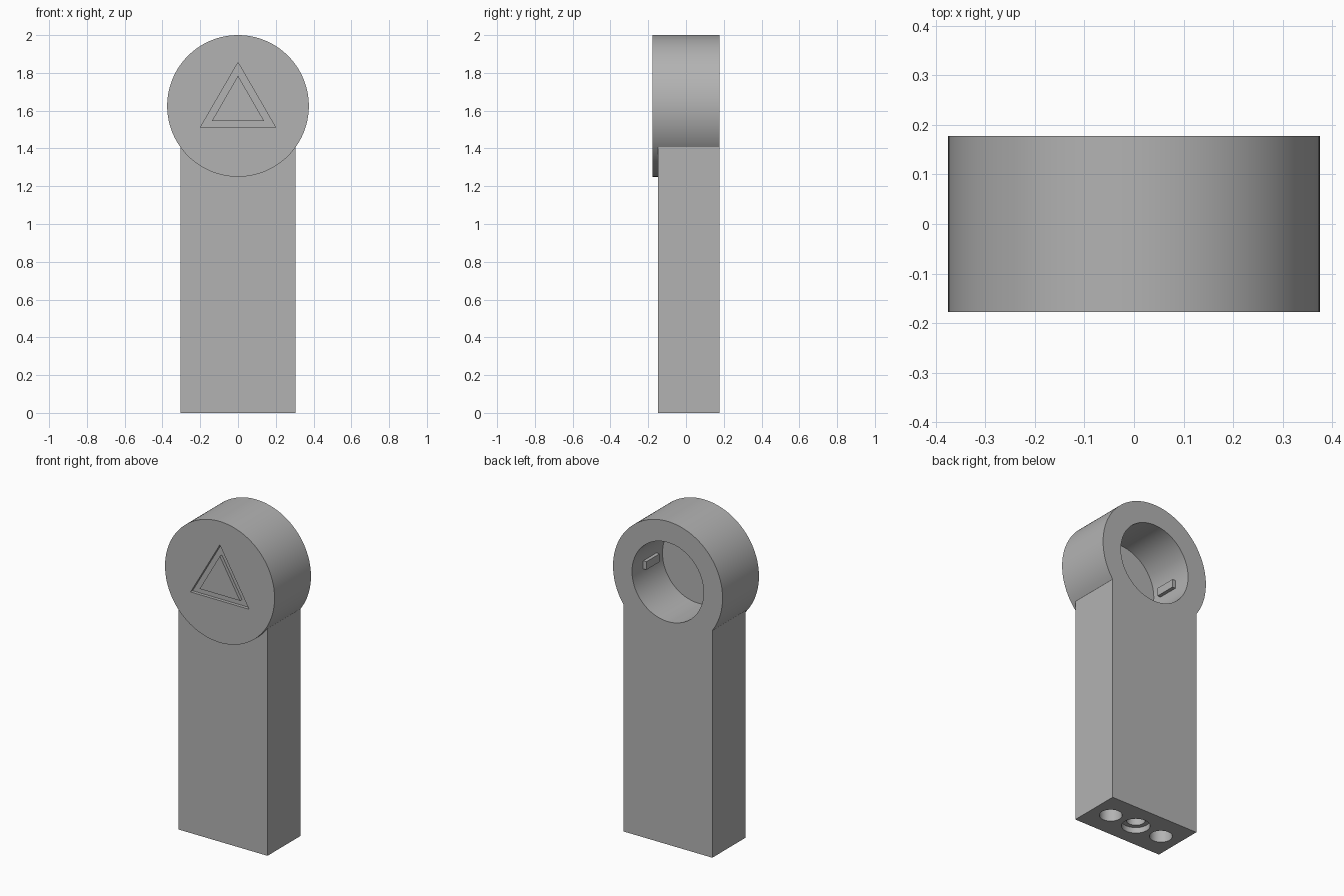
import bpy, bmesh, math
from mathutils import Matrix, Vector

cube = bpy.data.objects.get("Cube")
if cube:
    bpy.data.objects.remove(cube, do_unlink=True)

HEAD_Z, BACK, FRONT = 1.625, 0.178, -0.178

grey = bpy.data.materials.new("plain grey")
grey.use_nodes = True
colour = (0.45, 0.45, 0.45, 1)
grey.diffuse_color = colour
grey.node_tree.nodes["Principled BSDF"].inputs["Base Color"].default_value = colour


def make_object(name, bm):
    mesh = bpy.data.meshes.new(name)
    bmesh.ops.recalc_face_normals(bm, faces=bm.faces)
    bm.to_mesh(mesh)
    bm.free()
    mesh.materials.append(grey)
    obj = bpy.data.objects.new(name, mesh)
    bpy.context.collection.objects.link(obj)
    return obj


def box(name, low, high):
    low, high = Vector(low), Vector(high)
    bm = bmesh.new()
    bmesh.ops.create_cube(bm, size=1, matrix=Matrix.Translation((low + high) / 2)
                          @ Matrix.Diagonal((*(high - low), 1)))
    return make_object(name, bm)


def cylinder(name, radius, start, end, sides=128):
    start, end = Vector(start), Vector(end)
    axis = end - start
    turn = axis.to_track_quat('Z', 'Y').to_matrix().to_4x4()
    bm = bmesh.new()
    bmesh.ops.create_cone(bm, cap_ends=True, segments=sides, radius1=radius, radius2=radius,
                          depth=axis.length, matrix=Matrix.Translation((start + end) / 2) @ turn)
    return make_object(name, bm)


def triangle(name, half, base, apex, y0, y1):
    bm = bmesh.new()
    face = bm.faces.new([bm.verts.new(p) for p in
                         ((-half, y0, base), (half, y0, base), (0, y0, apex))])
    grown = bmesh.ops.extrude_face_region(bm, geom=[face])["geom"]
    bmesh.ops.translate(bm, vec=(0, y1 - y0, 0),
                        verts=[v for v in grown if isinstance(v, bmesh.types.BMVert)])
    return make_object(name, bm)


def combine(target, other, operation):
    mod = target.modifiers.new(other.name, 'BOOLEAN')
    mod.operation, mod.solver, mod.object = operation, 'EXACT', other
    bpy.context.view_layer.objects.active = target
    bpy.ops.object.modifier_apply(modifier=mod.name)
    bpy.data.objects.remove(other, do_unlink=True)


# Handle block merged with the round head
body = box("body", (-0.305, -0.147, 0), (0.305, BACK, HEAD_Z))
combine(body, cylinder("head", 0.375, (0, FRONT, HEAD_Z), (0, BACK, HEAD_Z)), 'UNION')

# Round recess in the back of the head
combine(body, cylinder("recess", 0.245, (0, -0.12, HEAD_Z), (0, 0.3, HEAD_Z)), 'DIFFERENCE')

# Triangular groove on the front
groove = triangle("groove", 0.2, 1.51, 1.855, -0.3, FRONT + 0.02)
combine(groove, triangle("groove_island", 0.138, 1.546, 1.785, -0.4, 0), 'DIFFERENCE')
combine(body, groove, 'DIFFERENCE')

# Blind holes underneath, the middle one counterbored
MID_Y = (BACK - 0.147) / 2
for name, x, radius, depth in (("left_hole", 0.183, 0.064, 0.2), ("right_hole", -0.183, 0.064, 0.2),
                               ("counterbore", 0, 0.08, 0.035), ("middle_hole", 0, 0.053, 0.2)):
    combine(body, cylinder(name, radius, (x, MID_Y, -0.1), (x, MID_Y, depth), 64), 'DIFFERENCE')

# Small locking tabs on the recess wall
for side, name in ((1, "left_tab"), (-1, "right_tab")):
    inner, outer = sorted((side * 0.222, side * 0.27))
    combine(body, box(name, (inner, -0.06, HEAD_Z - 0.025), (outer, 0.07, HEAD_Z + 0.025)), 'UNION')

# Smooth curved walls, crisp edges
bpy.ops.object.select_all(action='DESELECT')
body.select_set(True)
bpy.context.view_layer.objects.active = body
bpy.ops.object.shade_smooth_by_angle(angle=math.radians(30))
